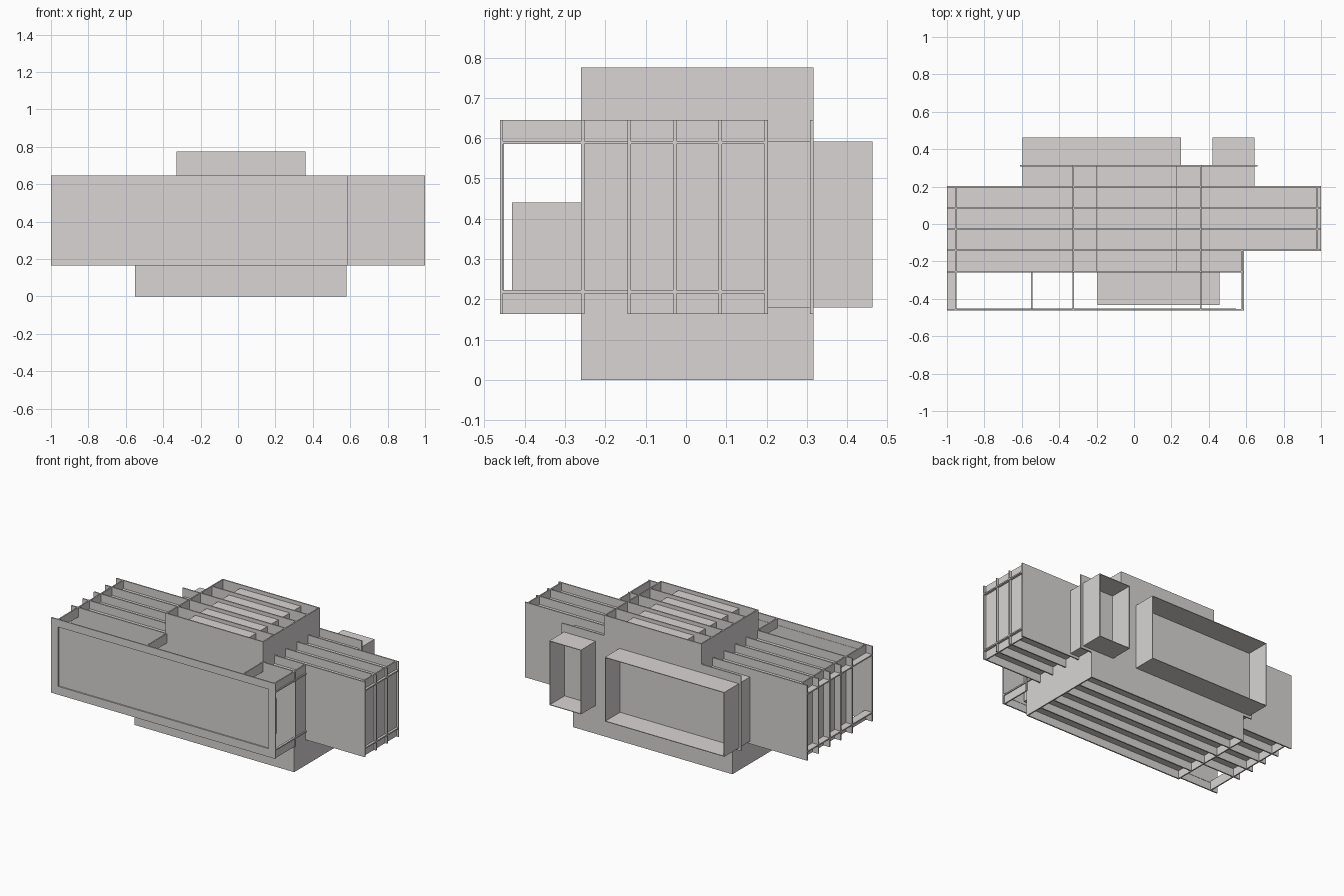
import bpy, bmesh

if "Cube" in bpy.data.objects:
    bpy.data.objects.remove(bpy.data.objects["Cube"])

mat = bpy.data.materials.new("pale warm grey")
mat.diffuse_color = (0.69, 0.665, 0.655, 1)
mat.use_nodes = True
mat.node_tree.nodes["Principled BSDF"].inputs["Base Color"].default_value = mat.diffuse_color

T = 0.008                       # sheet thickness
Z0, Z1 = 0.164, 0.645           # main body height
LO, HI = 0.215, 0.585           # lower and upper floor boards
TOP = 0.775
UP = (-0.33, 0.36)              # upper tier in x
DOWN = (-0.55, 0.58)            # lower tier in x


def boxes(name, items):
    """One object made of boxes given as (x0, x1, y0, y1, z0, z1)."""
    bm = bmesh.new()
    for x0, x1, y0, y1, z0, z1 in items:
        vs = bmesh.ops.create_cube(bm, size=1)["verts"]
        for v in vs:
            v.co.x = x1 if v.co.x > 0 else x0
            v.co.y = y1 if v.co.y > 0 else y0
            v.co.z = z1 if v.co.z > 0 else z0
    me = bpy.data.meshes.new(name)
    bm.to_mesh(me)
    bm.free()
    me.materials.append(mat)
    ob = bpy.data.objects.new(name, me)
    bpy.context.collection.objects.link(ob)
    return ob


def sheet(name, x0, x1, y):
    """Upright stepped sheet: wide middle, narrower upper and lower tiers."""
    pts = [(x0, Z0), (DOWN[0], Z0), (DOWN[0], 0), (DOWN[1], 0), (DOWN[1], Z0), (x1, Z0),
           (x1, Z1), (UP[1], Z1), (UP[1], TOP), (UP[0], TOP), (UP[0], Z1), (x0, Z1)]
    bm = bmesh.new()
    f = bm.faces.new([bm.verts.new((x, y, z)) for x, z in pts])
    ext = bmesh.ops.extrude_face_region(bm, geom=[f])["geom"]
    bmesh.ops.translate(bm, vec=(0, T, 0),
                        verts=[g for g in ext if isinstance(g, bmesh.types.BMVert)])
    bmesh.ops.recalc_face_normals(bm, faces=bm.faces)
    me = bpy.data.meshes.new(name)
    bm.to_mesh(me)
    bm.free()
    me.materials.append(mat)
    bpy.context.collection.objects.link(bpy.data.objects.new(name, me))


def tube(x0, x1, y0, y1, z0, z1, t=0.004):
    """Four walls of a box open along y."""
    return [(x0, x1, y0, y1, z0, z0 + t), (x0, x1, y0, y1, z1 - t, z1),
            (x0, x0 + t, y0, y1, z0 + t, z1 - t), (x1 - t, x1, y0, y1, z0 + t, z1 - t)]


# Upright sheets, front to back
sheet("front_wall_sheet", -1, 0.588, -0.26)
for i, y in enumerate((-0.145, -0.032, 0.081, 0.195)):
    sheet(f"wing_sheet_{i + 1}", -1, 1, y)
sheet("back_wall_sheet", -0.61, 0.66, 0.308)

# Front screen: frame with a recessed panel
FX0, FX1, PX0, PX1, PZ0, PZ1 = -1, 0.588, -0.95, 0.54, 0.217, 0.597
ya, yb = -0.462, -0.454
boxes("front_screen_frame", [
    (FX0, FX1, ya, yb, Z0, PZ0), (FX0, FX1, ya, yb, PZ1, Z1),
    (FX0, PX0, ya, yb, PZ0, PZ1), (PX1, FX1, ya, yb, PZ0, PZ1)])
boxes("front_screen_panel", [(PX0 - 0.005, PX1 + 0.005, yb, yb + 0.002,
                              PZ0 - 0.005, PZ1 + 0.005)])

# Floor boards of the body at two levels
boards = []
for z in (LO, HI):
    boards += [(-1, 0.588, -0.252, -0.145, z, z + T), (-1, 1, -0.137, 0.195, z, z + T)]
boxes("floor_boards", boards)

# Recessed end walls of the wings
boxes("end_walls", [
    (-0.957, -0.949, -0.252, 0.195, Z0, Z1),
    (0.977, 0.985, -0.137, 0.195, Z0, Z1),
    (0.572, 0.58, -0.252, -0.145, Z0, Z1)])

# Ties joining the front screen to the body
ties = [(x, x + T, yb, -0.26, HI, Z1) for x in (-0.957, UP[0], UP[1] - T, 0.574)]
ties += [(x, x + T, yb, -0.26, Z0, LO + T) for x in (-0.957, DOWN[0], 0.574)]
for z in (LO, HI):
    ties += [(-1, -0.949, yb, -0.26, z, z + T), (0.574, 0.588, yb, -0.26, z, z + T)]
boxes("screen_ties", ties)

# Upper tier: side walls and a raised roof core between the sheets
boxes("upper_side_walls", [
    (UP[0], UP[0] + T, -0.252, 0.308, HI, TOP), (UP[1] - T, UP[1], -0.252, 0.308, HI, TOP)])
boxes("roof_core", [(-0.2, 0.23, -0.252, 0.308, HI, 0.752)])

# Lower tier: side walls and underside
boxes("lower_side_walls", [
    (DOWN[0], DOWN[0] + T, -0.252, 0.308, 0, LO), (DOWN[1] - T, DOWN[1], -0.252, 0.308, 0, LO)])
boxes("underside_board", [(DOWN[0] + T, DOWN[1] - T, -0.252, 0.308, 0.05, 0.058)])

# Front bay window box and back window boxes
boxes("front_window_box", tube(-0.194, 0.456, -0.432, -0.26, LO, 0.44))
boxes("back_core", tube(-0.595, 0.643, 0.203, 0.308, 0.18, 0.592))
boxes("back_window_large", tube(-0.595, 0.25, 0.316, 0.463, 0.18, 0.592))
boxes("back_window_small", tube(0.42, 0.643, 0.316, 0.463, 0.18, 0.592))
